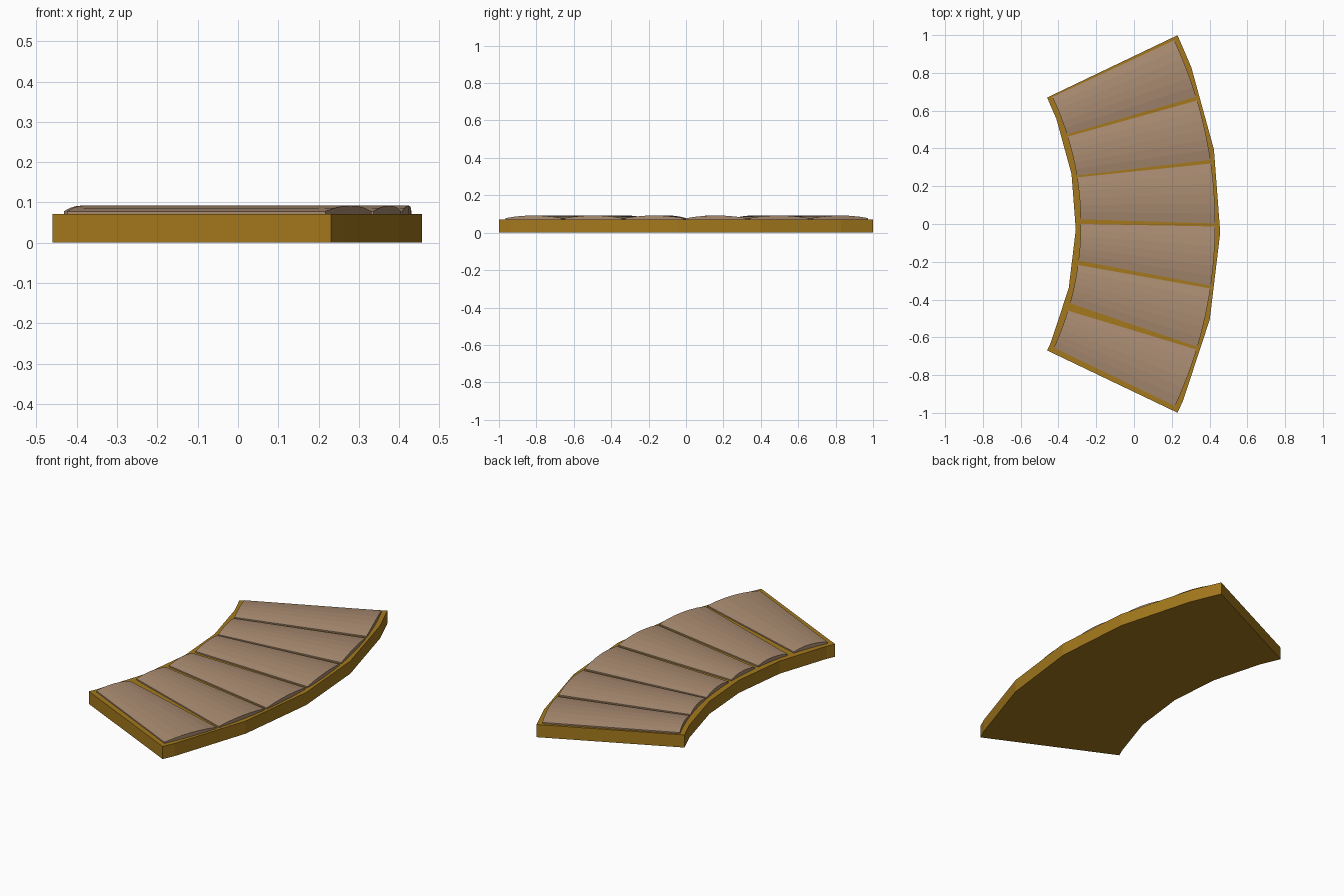
import bpy, bmesh
from math import sin, cos, radians, pi

if "Cube" in bpy.data.objects:
    bpy.data.objects.remove(bpy.data.objects["Cube"])

CX = -1.86  # centre of the curve on the x axis


def polar(r, deg, z):
    a = radians(deg)
    return (CX + r * cos(a), r * sin(a), z)


def material(name, color):
    m = bpy.data.materials.new(name)
    m.diffuse_color = (*color, 1)
    m.use_nodes = True
    m.node_tree.nodes["Principled BSDF"].inputs["Base Color"].default_value = m.diffuse_color
    return m


def loft(name, rings, mat):
    """Solid made by joining equal closed rings and capping both ends."""
    bm = bmesh.new()
    loops = [[bm.verts.new(p) for p in ring] for ring in rings]
    for a, b in zip(loops, loops[1:]):
        n = len(a)
        for i in range(n):
            j = (i + 1) % n
            bm.faces.new((a[i], a[j], b[j], b[i]))
    bm.faces.new(loops[0])
    bm.faces.new(loops[-1])
    bmesh.ops.recalc_face_normals(bm, faces=bm.faces)
    me = bpy.data.meshes.new(name)
    bm.to_mesh(me)
    bm.free()
    me.materials.append(mat)
    ob = bpy.data.objects.new(name, me)
    bpy.context.collection.objects.link(ob)
    return ob


mortar = material("mortar", (0.37, 0.19, 0.012))
clay = material("clay", (0.40, 0.26, 0.165))

# curved base slab
R_IN, R_OUT, TOP = 1.552, 2.317, 0.071
base_angles = [25.55, 20.95, 9.8, -1.1, -12.6, -23.8, -25.55]
loft("base", [[polar(R_IN, a, 0), polar(R_OUT, a, 0),
               polar(R_OUT, a, TOP), polar(R_IN, a, TOP)]
              for a in base_angles], mortar)

# domed paving tiles: inner start, inner end, outer start, outer end angles
tiles = [
    (25.2, 17.5, 25.15, 17.1),
    (17.05, 9.35, 16.6, 8.53),
    (9.0, 0.9, 8.04, 0.07),
    (0.0, -7.05, -0.33, -8.2),
    (-7.9, -15.4, -8.57, -16.5),
    (-16.9, -24.5, -16.87, -24.9),
]
STEPS = 6
for k, (i0, i1, o0, o1) in enumerate(tiles):
    rings = []
    for s in range(STEPS + 1):
        t = s / STEPS
        ai, ao = i0 + (i1 - i0) * t, o0 + (o1 - o0) * t
        z = 0.078 + 0.014 * sin(pi * t) ** 0.8 if 0 < s < STEPS else 0.078
        rings.append([polar(1.578, ai, 0.066), polar(2.29, ao, 0.066),
                      polar(2.29, ao, z), polar(1.578, ai, z)])
    loft(f"tile_{k + 1}", rings, clay)
